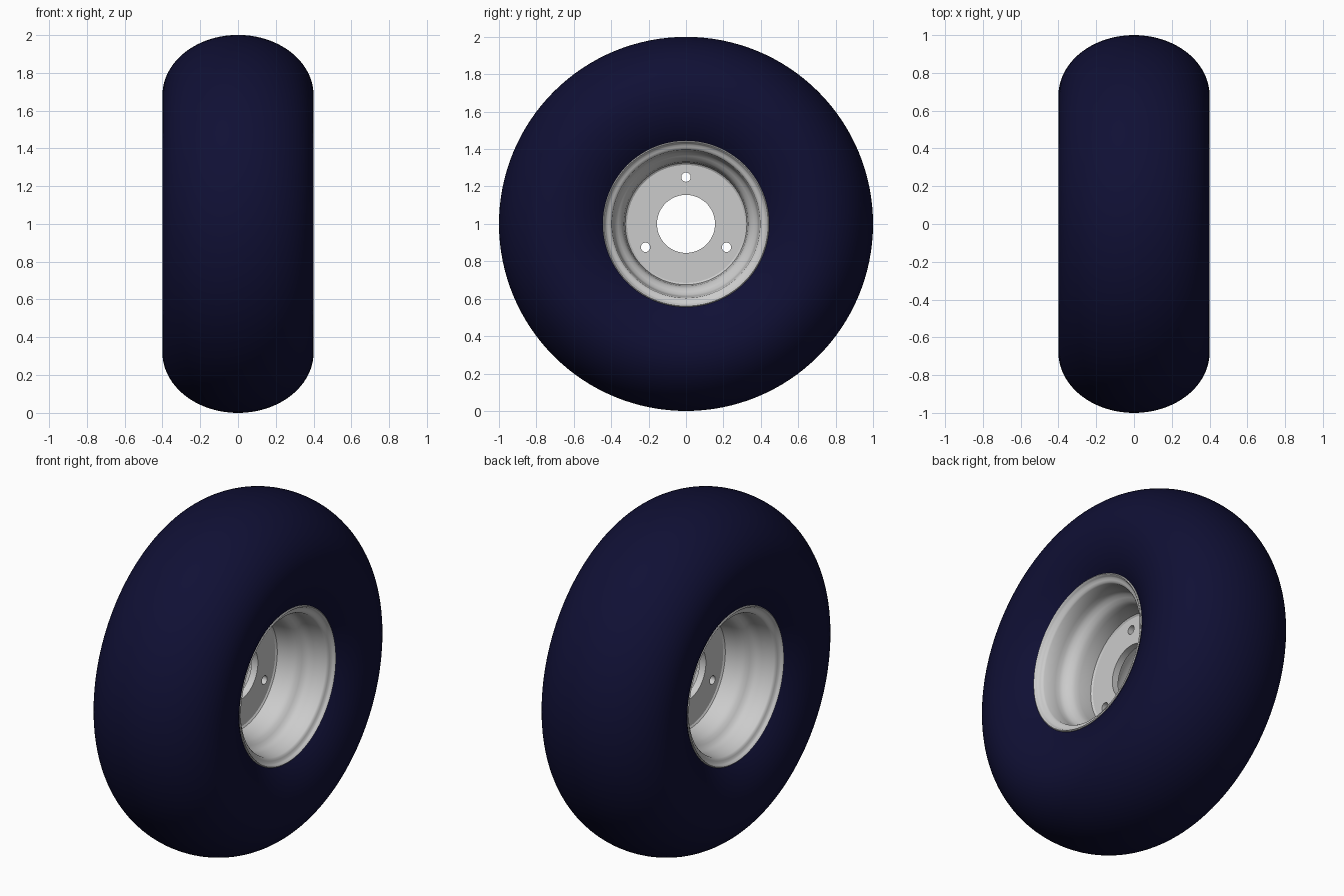
import bpy, bmesh, math
from mathutils import Vector, Matrix

if "Cube" in bpy.data.objects:
    bpy.data.objects.remove(bpy.data.objects["Cube"])

SEG = 128
CENTRE = Vector((0, 0, 1))


def revolve(name, profile, angle=35):
    """Spin a closed (x, radius) profile round the axle, which runs along x."""
    bm = bmesh.new()
    vs = [bm.verts.new((x, 0, r)) for x, r in profile]
    es = [bm.edges.new((vs[i - 1], vs[i])) for i in range(len(vs))]
    bmesh.ops.spin(bm, geom=vs + es, cent=(0, 0, 0), axis=(1, 0, 0),
                   angle=2 * math.pi, steps=SEG, use_duplicate=False)
    bmesh.ops.remove_doubles(bm, verts=bm.verts, dist=1e-5)
    bmesh.ops.recalc_face_normals(bm, faces=bm.faces)
    me = bpy.data.meshes.new(name)
    bm.to_mesh(me)
    bm.free()
    ob = bpy.data.objects.new(name, me)
    bpy.context.collection.objects.link(ob)
    ob.location = CENTRE
    bpy.ops.object.select_all(action='DESELECT')
    ob.select_set(True)
    bpy.context.view_layer.objects.active = ob
    bpy.ops.object.shade_smooth_by_angle(angle=math.radians(angle))
    return ob


def mirrored(half):
    """Complete a half profile with its mirror image across x = 0."""
    return half + [(-x, r) for x, r in reversed(half) if x > 1e-6]


# Tyre: rounded crown, softly tucked sidewalls down to the bead
side = [(0.4 * math.cos(t), 0.68 + (0.32 if t > 0 else 0.39) * math.sin(t))
        for t in [math.radians(-38 + 128 * i / 36) for i in range(37)]]
side[-1] = (0, 1.0)
tyre = revolve("tyre", mirrored(list(side)))
rubber = bpy.data.materials.new("rubber")
rubber.diffuse_color = (0.005, 0.005, 0.035, 1)
rubber.use_nodes = True
rubber.node_tree.nodes["Principled BSDF"].inputs["Base Color"].default_value = rubber.diffuse_color
tyre.data.materials.append(rubber)

# Rim barrel: visible inner contour, with the outer contour hidden in the tyre
inner = [(0.03, 0.325), (0.10, 0.332), (0.125, 0.337), (0.145, 0.347),
         (0.16, 0.363), (0.175, 0.378), (0.195, 0.386), (0.22, 0.388),
         (0.29, 0.396), (0.298, 0.402), (0.303, 0.412), (0.307, 0.424),
         (0.314, 0.430), (0.322, 0.434)]
outer = [(0.326, 0.439), (0.322, 0.444), (0.312, 0.446), (0.29, 0.425),
         (0.20, 0.405), (0.16, 0.385), (0.13, 0.36), (0.0, 0.35)]
half = inner + outer
revolve("rim_barrel", half[:-1] + [(-x, r) for x, r in reversed(half[:-1])])

# Centre disc with hub bore
T = 0.02
disc = revolve("hub_disc", [(-T, 0.155), (T, 0.155), (T, 0.315), (0.03, 0.33),
                            (-0.03, 0.33), (-T, 0.315)], 30)

# Three bolt holes cut through the disc
bm = bmesh.new()
for k in range(3):
    a = math.radians(90 + 120 * k)
    m = Matrix.Translation((0, 0.25 * math.cos(a), 0.25 * math.sin(a))) \
        @ Matrix.Rotation(math.pi / 2, 4, 'Y')
    bmesh.ops.create_cone(bm, cap_ends=True, segments=32, radius1=0.025,
                          radius2=0.025, depth=0.2, matrix=m)
me = bpy.data.meshes.new("bolt_hole_cutter")
bm.to_mesh(me)
bm.free()
cutter = bpy.data.objects.new("bolt_hole_cutter", me)
bpy.context.collection.objects.link(cutter)
cutter.location = CENTRE
cutter.hide_render = True
cutter.display_type = 'WIRE'
cut = disc.modifiers.new("bolt_holes", 'BOOLEAN')
cut.object = cutter
cut.operation = 'DIFFERENCE'
cut.solver = 'EXACT'
# cut before the smoothing so hole edges stay sharp
disc.modifiers.move(len(disc.modifiers) - 1, 0)
